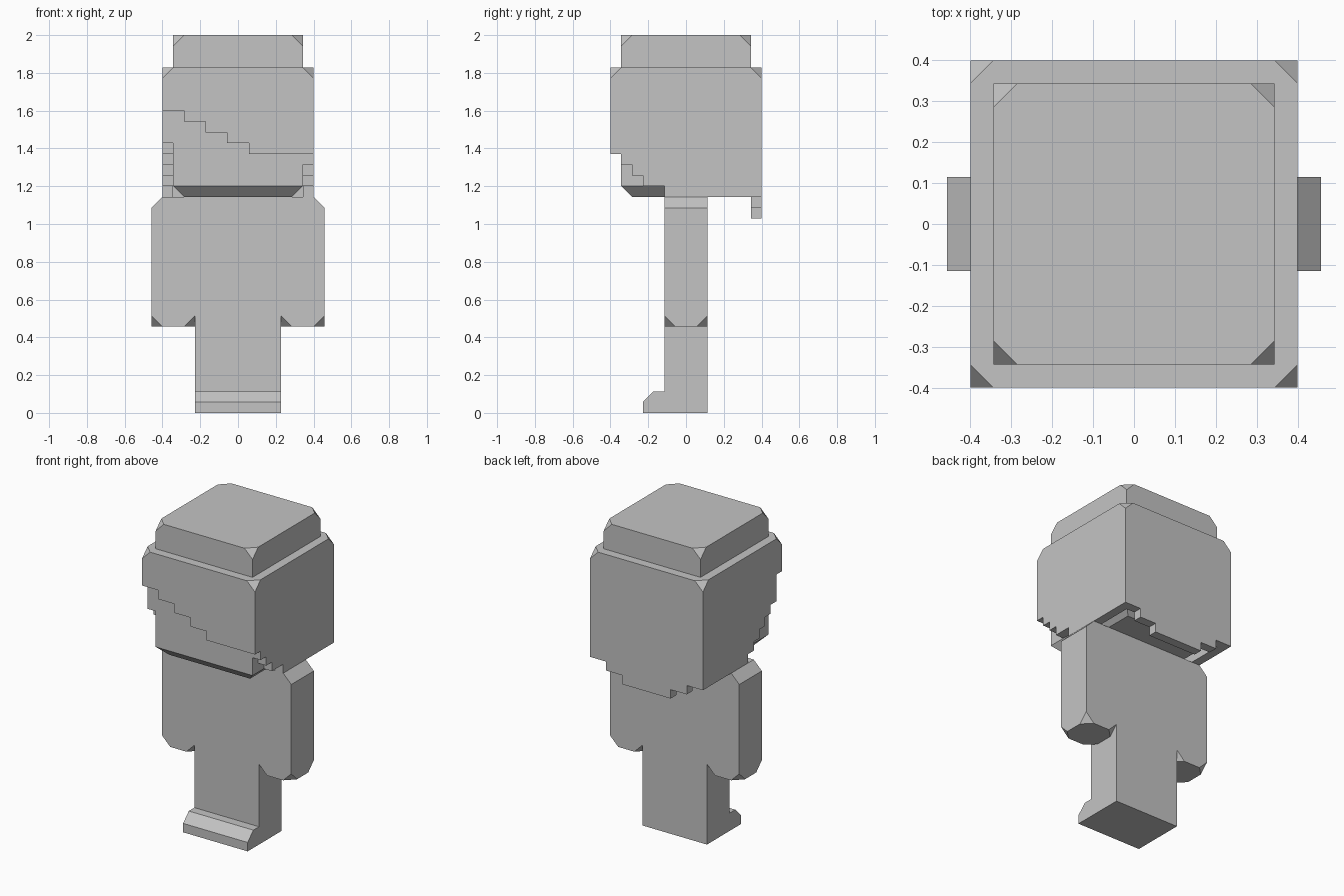
import bpy
import bmesh
from mathutils import Vector

if "Cube" in bpy.data.objects:
    bpy.data.objects.remove(bpy.data.objects["Cube"], do_unlink=True)

U = 2 / 35  # one block unit; all part sizes below are in blocks

grey = bpy.data.materials.new("plain_grey")
grey.use_nodes = True
grey.diffuse_color = (0.55, 0.55, 0.55, 1)
grey.node_tree.nodes["Principled BSDF"].inputs["Base Color"].default_value = grey.diffuse_color


def finish(name, bm):
    """Clean up, scale to size and link the part."""
    bmesh.ops.remove_doubles(bm, verts=bm.verts[:], dist=0.001)
    bmesh.ops.dissolve_limit(bm, angle_limit=0.01, verts=bm.verts[:], edges=bm.edges[:])
    bmesh.ops.recalc_face_normals(bm, faces=bm.faces[:])
    bmesh.ops.scale(bm, vec=(U, U, U), verts=bm.verts[:])
    mesh = bpy.data.meshes.new(name)
    bm.to_mesh(mesh)
    bm.free()
    mesh.materials.append(grey)
    bpy.context.collection.objects.link(bpy.data.objects.new(name, mesh))


def extrude(points, direction):
    """Extrude a closed outline of 3D points along a direction."""
    bm = bmesh.new()
    face = bm.faces.new([bm.verts.new(p) for p in points])
    result = bmesh.ops.extrude_face_region(bm, geom=[face], use_keep_orig=True)
    moved = [g for g in result["geom"] if isinstance(g, bmesh.types.BMVert)]
    bmesh.ops.translate(bm, vec=direction, verts=moved)
    bmesh.ops.recalc_face_normals(bm, faces=bm.faces[:])
    return bm


def clip_corners(bm, rule):
    """Cut off the chosen corners by one block."""
    corners = [v for v in bm.verts if rule(v.co)]
    bmesh.ops.bevel(bm, geom=corners, offset=1, offset_type='OFFSET', segments=1,
                    profile=0.5, affect='VERTICES', clamp_overlap=False)


# Torso, legs and feet share one side outline
outline = [(2, 0), (2, 20), (-2, 20), (-2, 2), (-3, 2), (-4, 1), (-4, 0)]
finish("torso_and_legs", extrude([(-4, y, z) for y, z in outline], (8, 0, 0)))

# Arms: sloped shoulder, clipped corners at the hand
for side, name in ((1, "left_arm"), (-1, "right_arm")):
    outline = [(4, 8), (8, 8), (8, 19), (7, 20), (4, 20)]
    arm = extrude([(side * x, -2, z) for x, z in outline], (0, 4, 0))
    clip_corners(arm, lambda co: co.z < 8.5)
    finish(name, arm)

# Head: tapered under the chin, clipped crown corners
square = [(-1, -1), (1, -1), (1, 1), (-1, 1)]
head = extrude([(6 * x, 6 * y, 21) for x, y in square], (0, 0, 14))
clip_corners(head, lambda co: co.z > 34)
base = min(head.faces, key=lambda f: f.calc_center_median().z)
chin = bmesh.ops.extrude_face_region(head, geom=[base])
for v in chin["geom"]:
    if isinstance(v, bmesh.types.BMVert):
        v.co = (v.co.x * 5 / 6, v.co.y * 5 / 6, 20)
if base.is_valid:
    head.faces.remove(base)
finish("head", head)


# Hair: a one block thick ring with a stepped lower edge
def hair_bottom(i, j):
    if j == -7:                                  # slanted fringe
        return max(24, 28 - (i + 7) // 2)
    if j == 6:                                   # nape, longest in the middle
        return max(18, 20 - min(i + 7, 6 - i) // 2)
    if i == -7:                                  # right side
        return max(20, 25 - (j + 6))
    return max(21 if j < -2 else 20, 23 - (j + 6))  # left side


ring = [(i, j) for i in range(-7, 7) for j in range(-7, 7)
        if i in (-7, 6) or j in (-7, 6)]
cells = {(i, j, k) for i, j in ring for k in range(hair_bottom(i, j), 32)}

hair = bmesh.new()
for cell in cells:
    for axis in range(3):
        for sign in (-1, 1):
            step = [0, 0, 0]
            step[axis] = sign
            if tuple(c + s for c, s in zip(cell, step)) in cells:
                continue
            centre = Vector(cell) + Vector((0.5, 0.5, 0.5)) + Vector(step) / 2
            u, v = Vector((0, 0, 0)), Vector((0, 0, 0))
            u[(axis + 1) % 3] = v[(axis + 2) % 3] = 0.5
            quad = [centre + a * u + b * v for a, b in square]
            hair.faces.new([hair.verts.new(p) for p in quad[::sign]])
bmesh.ops.remove_doubles(hair, verts=hair.verts[:], dist=0.001)
clip_corners(hair, lambda co: co.z > 31.5 and abs(co.x) > 6.5 and abs(co.y) > 6.5)
finish("hair", hair)
